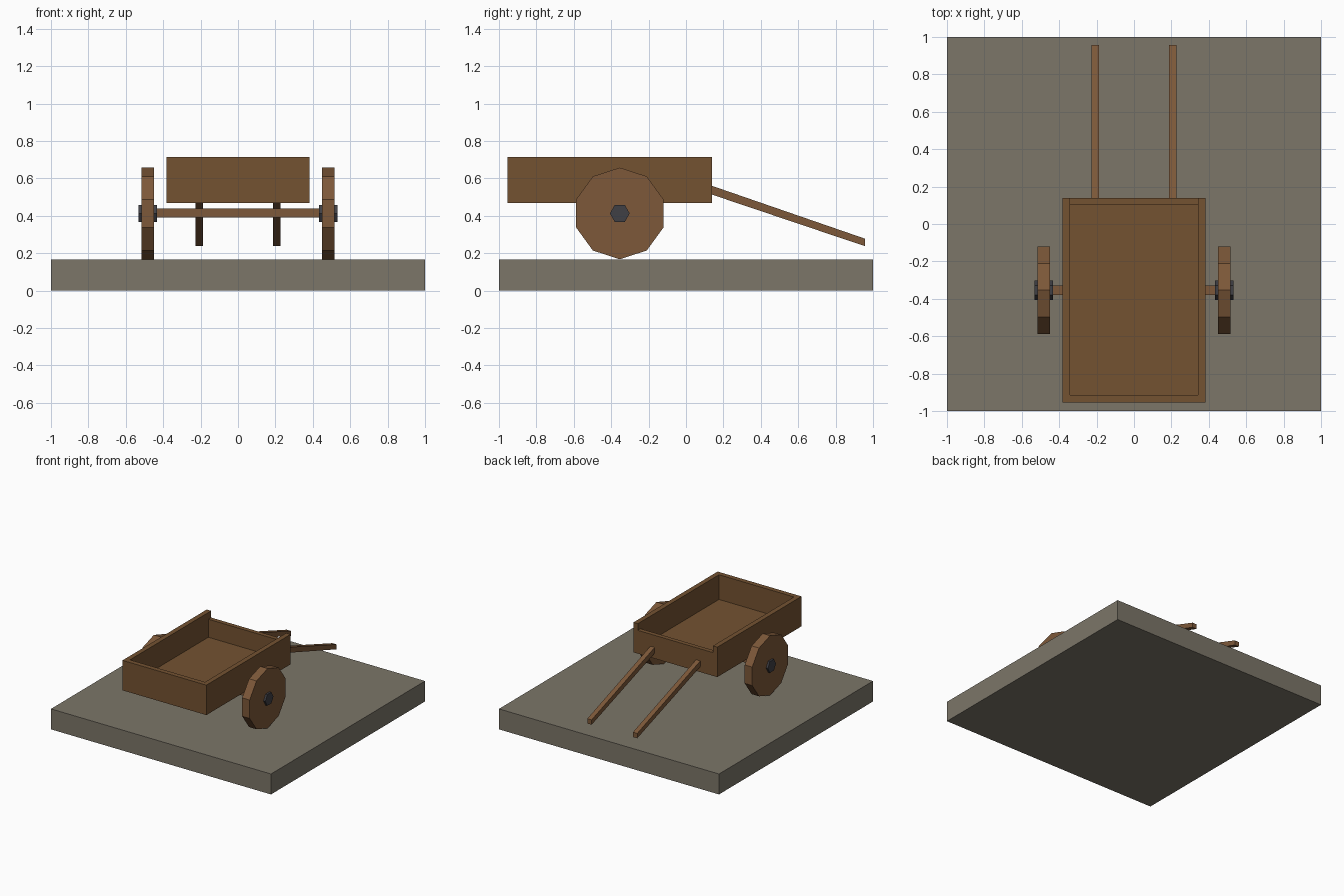
import bpy, bmesh
from math import sin, cos, pi

if "Cube" in bpy.data.objects:
    bpy.data.objects.remove(bpy.data.objects["Cube"])


def material(name, rgb):
    m = bpy.data.materials.new(name)
    m.diffuse_color = (*rgb, 1)
    m.use_nodes = True
    m.node_tree.nodes["Principled BSDF"].inputs["Base Color"].default_value = m.diffuse_color
    return m


TRAY_WOOD = material("tray_wood", (0.175, 0.085, 0.031))
WHEEL_WOOD = material("wheel_wood", (0.205, 0.098, 0.041))
IRON = material("iron", (0.05, 0.05, 0.06))
STONE = material("stone", (0.2, 0.18, 0.14))


def prism(name, profile, x0, x1, mat=None):
    """Extrude a closed (y, z) profile along x from x0 to x1."""
    bm = bmesh.new()
    face = bm.faces.new([bm.verts.new((x0, y, z)) for y, z in profile])
    ext = bmesh.ops.extrude_face_region(bm, geom=[face])["geom"]
    verts = [g for g in ext if isinstance(g, bmesh.types.BMVert)]
    bmesh.ops.translate(bm, verts=verts, vec=(x1 - x0, 0, 0))
    bmesh.ops.recalc_face_normals(bm, faces=bm.faces)
    mesh = bpy.data.meshes.new(name)
    bm.to_mesh(mesh)
    bm.free()
    if mat:
        mesh.materials.append(mat)
    ob = bpy.data.objects.new(name, mesh)
    bpy.context.collection.objects.link(ob)
    return ob


def rect(y0, y1, z0, z1):
    return [(y0, z0), (y1, z0), (y1, z1), (y0, z1)]


def ngon(n, r, phase, y=-0.354, z=0.413):
    return [(y + r * cos(phase + 2 * pi * i / n),
             z + r * sin(phase + 2 * pi * i / n)) for i in range(n)]


# Ground slab
prism("slab", rect(-1, 1, 0, 0.168), -1, 1, STONE)

# Open tray, hollowed out, with a lower board at the shaft end
tray = prism("tray", rect(-0.955, 0.138, 0.469, 0.715), -0.381, 0.381, TRAY_WOOD)
cutter = prism("tray_cutter",
               [(-0.915, 0.512), (0.102, 0.512), (0.102, 0.66),
                (0.2, 0.66), (0.2, 0.8), (-0.915, 0.8)], -0.341, 0.341, TRAY_WOOD)
cutter.hide_render = True
cutter.display_type = 'WIRE'
cut = tray.modifiers.new("hollow", 'BOOLEAN')
cut.operation = 'DIFFERENCE'
cut.solver = 'EXACT'
cut.object = cutter

# Axle
prism("axle", rect(-0.379, -0.329, 0.39, 0.44), -0.47, 0.47, WHEEL_WOOD)

# Wheels, hubs and pulling shafts on both sides
shaft = [(0.12, 0.52), (0.957, 0.238), (0.957, 0.278), (0.12, 0.567)]
for side, s in (("left", -1), ("right", 1)):
    prism(side + "_wheel", ngon(10, 0.245, pi / 2), s * 0.449, s * 0.517, WHEEL_WOOD)
    prism(side + "_hub", ngon(6, 0.053, 0), s * 0.433, s * 0.533, IRON)
    prism(side + "_shaft", shaft, s * 0.188, s * 0.227, WHEEL_WOOD)
